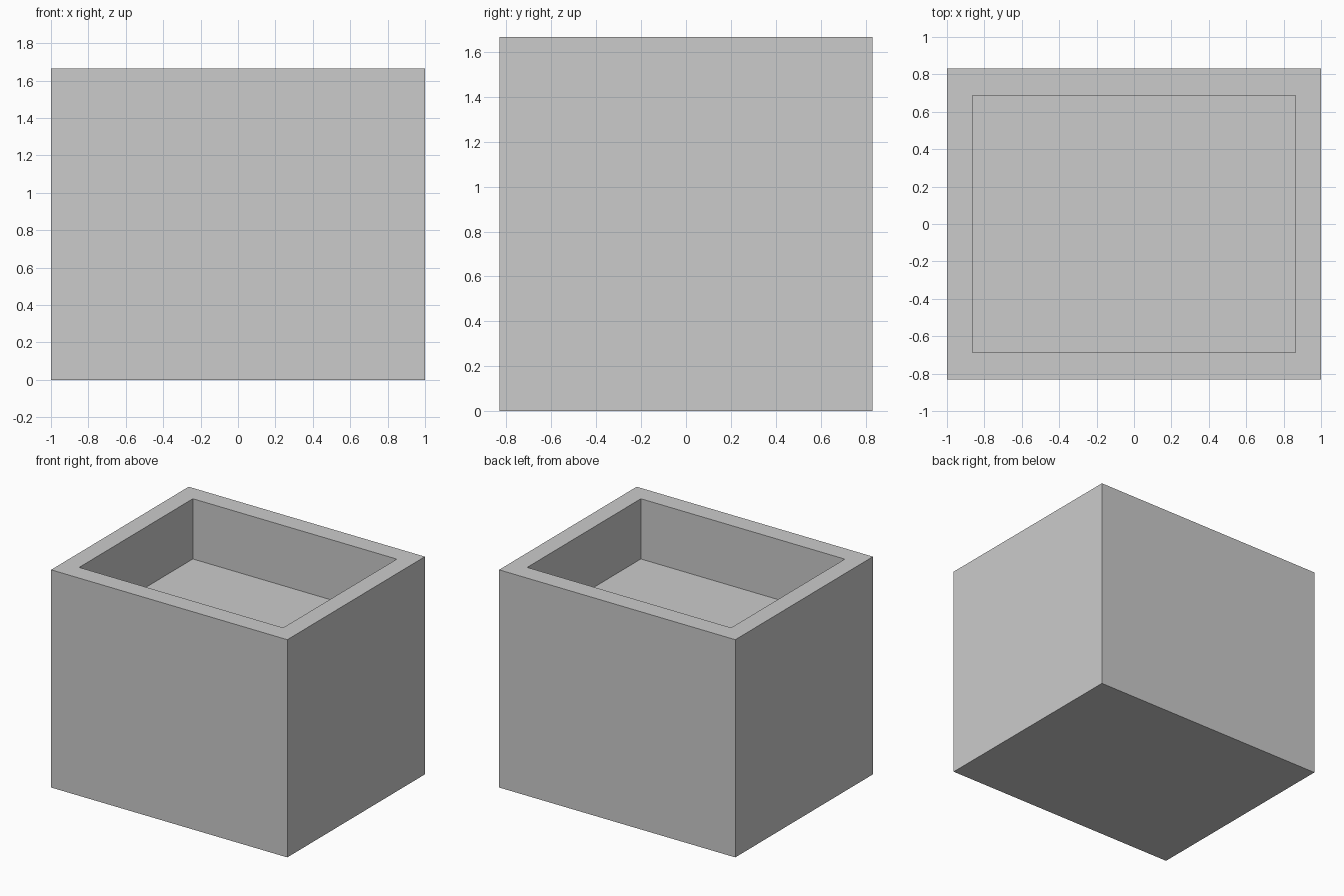
import bpy, bmesh
from mathutils import Vector

if "Cube" in bpy.data.objects:
    bpy.data.objects.remove(bpy.data.objects["Cube"])

WIDTH, DEPTH, HEIGHT = 2.0, 1.664, 1.666
INNER_W, INNER_D, FLOOR_Z = 1.727, 1.375, 1.205

# Solid outer block standing on the ground
bm = bmesh.new()
bmesh.ops.create_cube(bm, size=1)
bmesh.ops.scale(bm, vec=(WIDTH, DEPTH, HEIGHT), verts=bm.verts)
bmesh.ops.translate(bm, vec=(0, 0, HEIGHT / 2), verts=bm.verts)

# Rim: inset the top face and fit it to the opening
bm.normal_update()
top = max(bm.faces, key=lambda f: f.normal.z)
bmesh.ops.inset_region(bm, faces=[top], thickness=0.1)
for v in top.verts:
    v.co.x = INNER_W / 2 if v.co.x > 0 else -INNER_W / 2
    v.co.y = INNER_D / 2 if v.co.y > 0 else -INNER_D / 2

# Recess: push the inset face down to the inner floor
floor = bmesh.ops.extrude_discrete_faces(bm, faces=[top])["faces"][0]
bmesh.ops.translate(bm, vec=Vector((0, 0, FLOOR_Z - HEIGHT)), verts=floor.verts)
bmesh.ops.recalc_face_normals(bm, faces=bm.faces)

mesh = bpy.data.meshes.new("planter_box")
bm.to_mesh(mesh)
bm.free()
bpy.context.collection.objects.link(bpy.data.objects.new("planter_box", mesh))
